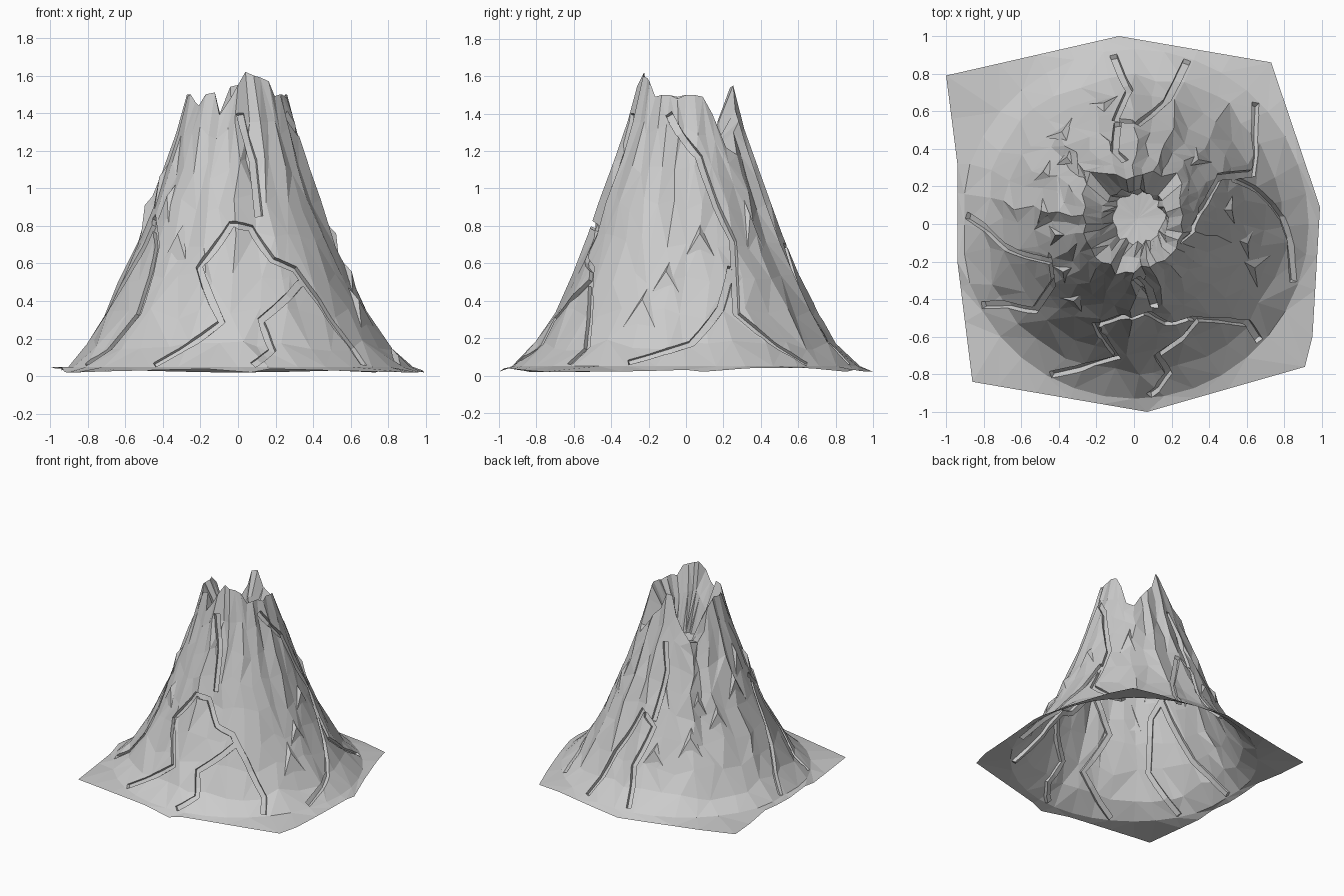
import bpy, bmesh, random
from math import sin, cos, atan2, radians, tau
from mathutils import Vector
from mathutils.bvhtree import BVHTree

random.seed(7)
if "Cube" in bpy.data.objects:
    bpy.data.objects.remove(bpy.data.objects["Cube"])

rock = bpy.data.materials.new("grey rock")
rock.use_nodes = True
rock.diffuse_color = (0.6, 0.6, 0.6, 1)
rock.node_tree.nodes["Principled BSDF"].inputs["Base Color"].default_value = (0.6, 0.6, 0.6, 1)

COLS = 36
PROFILE = [(0.04, .9), (.2, .775), (.4, .665), (.6, .575), (.8, .495), (1, .42), (1.2, .352), (1.4, .285), (1.62, .24)]
# Rim height every ten degrees, counted from +x
RIM = [1.5, 1.5, 1.49, 1.4, 1.22, 1.18, 1.3, 1.36, 1.42, 1.55, 1.54, 1.4,
       1.3, 1.22, 1.2, 1.28, 1.44, 1.5, 1.5, 1.49, 1.5, 1.46, 1.44, 1.5,
       1.51, 1.39, 1.47, 1.55, 1.62, 1.6, 1.59, 1.57, 1.49, 1.5, 1.5, 1.48]
SKIRT = [(-1, .79), (-.08, 1), (.73, .86), (.99, .09), (.95, -.6), (.91, -.76),
         (.07, -1), (-.86, -.84), (-.94, -.2), (-.94, .32)]


def profile_radius(z):
    for (z0, r0), (z1, r1) in zip(PROFILE, PROFILE[1:]):
        if z <= z1:
            return r0 + (r1 - r0) * (z - z0) / (z1 - z0)
    return PROFILE[-1][1]


def polar(angle, r, z):
    return Vector((r * cos(angle), r * sin(angle), z))


def skirt_radius(angle):
    """Distance from the axis to the skirt outline in one direction."""
    d = Vector((cos(angle), sin(angle)))
    best = 1.0
    for i, a in enumerate(SKIRT):
        a, b = Vector(a), Vector(SKIRT[i - 1])
        e = b - a
        det = d.cross(e)
        if abs(det) > 1e-6:
            s, u = a.cross(e) / det, a.cross(d) / det
            if s > 0 and 0 <= u <= 1:
                best = s
    return best


def make_object(name, bm):
    mesh = bpy.data.meshes.new(name)
    bm.to_mesh(mesh)
    mesh.materials.append(rock)
    obj = bpy.data.objects.new(name, mesh)
    bpy.context.collection.objects.link(obj)
    return obj


# Mountain: skirt ring, foot ring, fluted slope rings, crater wall and floor
bm = bmesh.new()
angles = [tau * i / COLS for i in range(COLS)]
outline = [polar(a, skirt_radius(a), 0.03 + 0.01 * sin(3 * a)) for a in angles]
for x, y in SKIRT:
    i = round(atan2(y, x) / tau * COLS) % COLS
    outline[i] = Vector((x, y, 0.05 if x < -.9 else 0.02))
rings = [outline, [polar(a, min(.96 * skirt_radius(a), .93), .05) for a in angles]]
flute = [(.015 if i % 2 else -.03) + random.uniform(-.04, .035) for i in range(COLS)]
for t in (.11, .22, .35, .48, .61, .74, .87, 1):
    ring = []
    for i, a in enumerate(angles):
        wob = 1 if t < 1 else 0
        z = 1.5 * t + (RIM[i] - 1.5) * t ** 3 + wob * random.uniform(-.035, .035)
        r = profile_radius(z) * (1 + flute[i] * min(1, t * 1.5) + random.uniform(-.018, .018))
        ring.append(polar(a + wob * random.uniform(-.06, .06), r, z))
    rings.append(ring)
rings.append([polar(a, random.uniform(.17, .2), 1.08 + .6 * (RIM[i] - 1.08)) for i, a in enumerate(angles)])
rings.append([polar(a, random.uniform(.12, .15), 1.08) + Vector((.02, .03, 0)) for a in angles])
rows = [[bm.verts.new(p) for p in ring] for ring in rings]
floor_mid, cap_mid = bm.verts.new((.02, .03, 1.07)), bm.verts.new((0, 0, -.3))
for i in range(COLS):
    j = (i + 1) % COLS
    for low, high in zip(rows, rows[1:]):
        if random.random() < .5:
            tris = (low[i], low[j], high[j]), (low[i], high[j], high[i])
        else:
            tris = (low[i], low[j], high[i]), (low[j], high[j], high[i])
        for tri in tris:
            bm.faces.new(tri)
    bm.faces.new((rows[-1][i], rows[-1][j], floor_mid))
    bm.faces.new((rows[0][j], rows[0][i], cap_mid))
bmesh.ops.recalc_face_normals(bm, faces=bm.faces)
surface = BVHTree.FromBMesh(bm)
mountain = make_object("mountain", bm)
bm.free()


def on_slope(deg, z):
    """Point on the outside of the mountain at a bearing and height."""
    a = radians(deg)
    hit = surface.ray_cast(polar(a, 2, z), -polar(a, 1, 0))[0]
    return hit or polar(a, profile_radius(z), z)


# Channels: bearing in degrees and height along each path
CHANNELS = [
    [(241, .06), (263, .29), (249, .58), (266, .81), (278, .79), (289, .62), (301, .57), (310, .4), (319, .15), (317, .06)],
    [(303, .5), (280, .3), (283, .14), (275, .06)],
    [(208, .06), (221, .33), (216, .7), (200, .85)],
    [(-20, 1.4), (0, 1.25), (11, 1.17), (18, 1), (29, .72), (23, .33), (45, .06)],
    [(25, .58), (16, .36), (2, .17), (-20, .07)],
    [(272, 1.4), (283, 1.15), (284, .85)],
    [(97, .07), (92, .32), (100, .6), (88, .7), (75, .36), (72, .06)],
    [(99, .64), (105, 1), (98, 1.2)],
    [(177, .06), (182, .2), (190, .35), (204, .8)],
]
bm = bmesh.new()
for path in CHANNELS:
    pts = []
    for (d0, z0), (d1, z1) in zip(path, path[1:]):
        pts += [on_slope(d0 + (d1 - d0) * k / 3, z0 + (z1 - z0) * k / 3) for k in range(3)]
    pts.append(on_slope(*path[-1]))
    last = None
    for k, p in enumerate(pts):
        along = (pts[min(k + 1, len(pts) - 1)] - pts[max(k - 1, 0)]).normalized()
        out = (Vector((p.x, p.y, 0)).normalized() + Vector((0, 0, .45))).normalized()
        side = along.cross(out).normalized() * .02
        sec = [bm.verts.new(p + side * s + out * h) for s, h in ((-1, -.025), (1, -.025), (1, .06), (-1, .06))]
        if last:
            for m in range(4):
                n = (m + 1) % 4
                bm.faces.new((last[m], last[n], sec[n], sec[m]))
        else:
            bm.faces.new(sec[::-1])
        last = sec
    bm.faces.new(last)
bmesh.ops.recalc_face_normals(bm, faces=bm.faces)
cutter = make_object("channel_cutter", bm)
bm.free()
cutter.hide_render = True

mod = mountain.modifiers.new("channels", "BOOLEAN")
mod.operation, mod.solver, mod.object = "DIFFERENCE", "EXACT", cutter
mod.use_self = True
bpy.context.view_layer.update()
carved = bpy.data.meshes.new_from_object(mountain.evaluated_get(bpy.context.evaluated_depsgraph_get()))
mountain.modifiers.clear()
mountain.data = carved
bpy.data.objects.remove(cutter)

# Open the underside so the mountain is a hollow shell
bm = bmesh.new()
bm.from_mesh(carved)
under = [f for f in bm.faces if f.normal.z < -.8 and f.calc_center_median().z < .06]
bmesh.ops.delete(bm, geom=under, context="FACES")
bm.to_mesh(carved)
bm.free()

# Crags: sharp slivers leaning out of the slope
bm = bmesh.new()
for deg, z in [(128, .55), (104, .45), (135, .8), (45, .85), (350, .55), (340, .4),
               (214, .95), (188, 1.05), (172, .9), (150, .7), (232, .75), (8, .75)]:
    h, w = random.uniform(.1, .18), random.uniform(5, 8)
    base = [on_slope(deg - w, z - h), on_slope(deg + w, z - h), on_slope(deg + 1, z + h * .5)]
    tip = on_slope(deg, z)
    tip += Vector((tip.x, tip.y, .2)).normalized() * .025
    v = [bm.verts.new(p) for p in base + [tip]]
    for tri in ((0, 1, 3), (1, 2, 3), (2, 0, 3)):
        bm.faces.new([v[k] for k in tri])
make_object("crags", bm)
bm.free()
